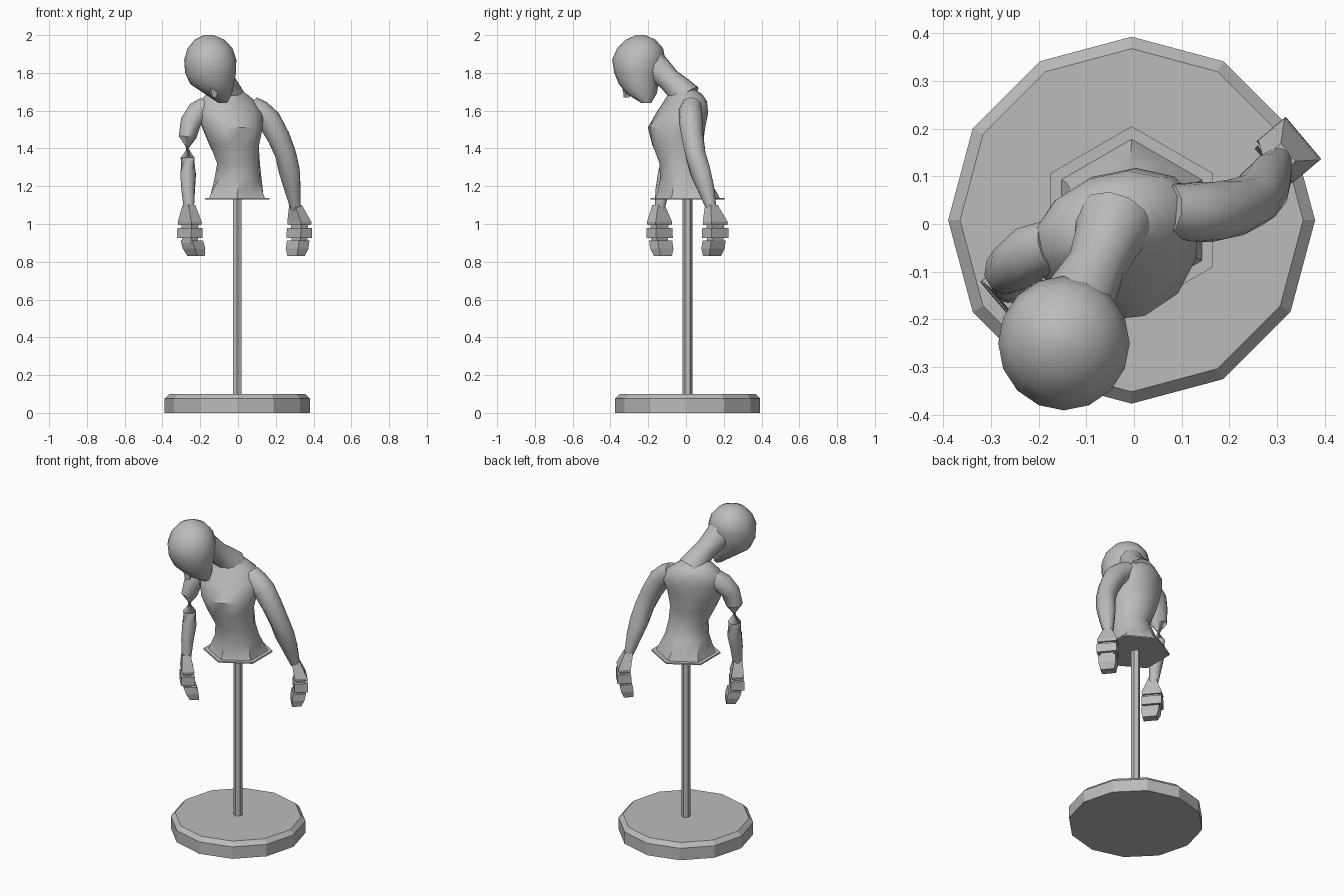
import bpy, bmesh, math
from mathutils import Vector, Quaternion

old = bpy.data.objects.get("Cube")
if old:
    bpy.data.objects.remove(old, do_unlink=True)

grey = bpy.data.materials.new("plain_grey")
grey.use_nodes = True
COLOUR = (0.5, 0.5, 0.5, 1)
grey.diffuse_color = COLOUR
grey.node_tree.nodes["Principled BSDF"].inputs["Base Color"].default_value = COLOUR

AXIS = (-0.005, 0.008)  # centre line of the stand


def ring(centre, rx, ry, turn=0, sides=12, tilt=Quaternion(), start=0):
    """Elliptical cross-section, turned about its normal and then tilted."""
    spin = Quaternion((0, 0, 1), math.radians(turn))
    pts = []
    for i in range(sides):
        a = math.radians(start) + math.tau * i / sides
        p = Vector((rx * math.cos(a), ry * math.sin(a), 0))
        pts.append(Vector(centre) + tilt @ (spin @ p))
    return pts


def hex_ring(z, radius):
    """Hexagon with its edge midpoints, so it joins twelve-sided rings."""
    corners = ring((*AXIS, z), radius, radius, 0, 6, start=-30)
    pts = []
    for i, p in enumerate(corners):
        pts += [p, (p + corners[(i + 1) % 6]) / 2]
    return pts[1:] + pts[:1]


def loft(name, rings, smooth=None):
    bm = bmesh.new()
    rows = [[bm.verts.new(p) for p in r] for r in rings]
    n = len(rows[0])
    for low, high in zip(rows, rows[1:]):
        for i in range(n):
            j = (i + 1) % n
            bm.faces.new((low[i], low[j], high[j], high[i]))
    bm.faces.new(rows[0][::-1])
    bm.faces.new(rows[-1])
    bmesh.ops.recalc_face_normals(bm, faces=bm.faces)
    mesh = bpy.data.meshes.new(name)
    bm.to_mesh(mesh)
    bm.free()
    mesh.materials.append(grey)
    obj = bpy.data.objects.new(name, mesh)
    bpy.context.collection.objects.link(obj)
    if smooth:
        bpy.ops.object.select_all(action='DESELECT')
        obj.select_set(True)
        bpy.context.view_layer.objects.active = obj
        bpy.ops.object.shade_smooth_by_angle(angle=math.radians(smooth))
    return obj


def tube(name, path, sides=10):
    """Round limb through (x, y, z, radius) points."""
    pts = [Vector(p[:3]) for p in path]
    rings = []
    for i, p in enumerate(pts):
        way = pts[min(i + 1, len(pts) - 1)] - pts[max(i - 1, 0)]
        tilt = Vector((0, 0, 1)).rotation_difference(way.normalized())
        rings.append(ring(p, path[i][3], path[i][3], 0, sides, tilt))
    return loft(name, rings, 50)


def box_part(name, sections, turn):
    """Four-sided block through (x, y, z, half_length, half_width) sections."""
    k = math.sqrt(2)
    loft(name, [ring(s[:3], s[3] * k, s[4] * k, turn, 4, start=45) for s in sections])


# Stand
def prism(name, sections, sides):
    loft(name, [ring((*AXIS, z), r, r, 0, sides, start=90) for z, r in sections])


prism("base", [(0, 0.385), (0.075, 0.385), (0.1, 0.36)], 12)
prism("pole", [(0.1, 0.026), (1.13, 0.026)], 6)
prism("support_plate", [(1.13, 0.197), (1.138, 0.197)], 6)

# Torso: hexagonal hem rising to waist, chest and turned shoulders
TORSO = [  # z, centre x, centre y, half width, half depth, turn
    (1.24, 0, -0.01, 0.125, 0.128, 5),
    (1.32, 0.003, -0.03, 0.115, 0.112, 10),
    (1.42, -0.02, -0.045, 0.135, 0.138, 17),
    (1.51, -0.03, -0.05, 0.165, 0.152, 20),
    (1.59, -0.04, -0.02, 0.185, 0.128, 22),
    (1.65, -0.055, -0.003, 0.16, 0.105, 22),
    (1.69, -0.06, -0.005, 0.11, 0.085, 22),
    (1.72, -0.06, -0.02, 0.06, 0.05, 22),
]
loft("torso", [hex_ring(1.138, 0.17), hex_ring(1.16, 0.16)]
     + [ring((x, y, z), w, d, t) for z, x, y, w, d, t in TORSO], 40)

# Neck
tube("neck", [(-0.045, 0.0, 1.67, 0.085), (-0.06, -0.04, 1.72, 0.07),
              (-0.08, -0.09, 1.765, 0.062), (-0.11, -0.15, 1.82, 0.075),
              (-0.13, -0.2, 1.86, 0.085)], 12)

# Head: bowed skull tapering to the chin
HEAD = [  # z, centre x, centre y, half x, half y
    (2.0, -0.155, -0.24, 0.025, 0.025),
    (1.975, -0.15, -0.24, 0.08, 0.08),
    (1.93, -0.148, -0.243, 0.119, 0.122),
    (1.87, -0.147, -0.25, 0.138, 0.141),
    (1.8, -0.145, -0.255, 0.135, 0.125),
    (1.74, -0.138, -0.25, 0.115, 0.105),
    (1.69, -0.105, -0.235, 0.073, 0.08),
    (1.64, -0.08, -0.21, 0.022, 0.025),
]
loft("head", [ring((x, y, z), a, b, 0, 16) for z, x, y, a, b in HEAD], 45)
loft("nose", [ring((-0.14, -0.325, 1.75), 0.015, 0.02, -25, 4),
              ring((-0.13, -0.31, 1.69), 0.024, 0.024, -25, 4),
              ring((-0.125, -0.315, 1.67), 0.012, 0.016, -25, 4)])

# Arms
tube("left_arm", [(0.07, 0.03, 1.625, 0.055), (0.115, 0.025, 1.595, 0.063),
                  (0.165, 0.025, 1.55, 0.064), (0.215, 0.035, 1.46, 0.06),
                  (0.252, 0.05, 1.37, 0.056), (0.272, 0.075, 1.28, 0.056),
                  (0.288, 0.105, 1.19, 0.045), (0.305, 0.135, 1.08, 0.027)])
tube("right_arm", [(-0.17, -0.045, 1.62, 0.055), (-0.215, -0.06, 1.59, 0.06),
                   (-0.25, -0.085, 1.54, 0.055), (-0.267, -0.1, 1.46, 0.048),
                   (-0.267, -0.1, 1.35, 0.038), (-0.264, -0.105, 1.27, 0.043),
                   (-0.264, -0.125, 1.18, 0.037), (-0.26, -0.14, 1.08, 0.027)])

# Hands: flared cuff, wrist link, palm and curled fingers
for side, x, y, curl in (("left", 0.325, 0.155, (-0.012, -0.012)),
                         ("right", -0.255, -0.14, (0.022, 0.012))):
    shift = 0.02 if side == "left" else 0.005
    cx, cy = curl
    box_part(side + "_cuff", [(x - shift, y - shift, 1.1, 0.024, 0.024),
                              (x, y, 1.01, 0.057, 0.036),
                              (x, y, 0.995, 0.055, 0.034)], -50)
    box_part(side + "_wrist_link", [(x, y, 1.0, 0.042, 0.024),
                                    (x, y, 0.9, 0.036, 0.024)], -50)
    box_part(side + "_palm", [(x, y, 0.98, 0.058, 0.038),
                              (x, y, 0.925, 0.058, 0.04)], -50)
    box_part(side + "_fingers", [(x + cx / 2, y + cy / 2, 0.912, 0.05, 0.036),
                                 (x + cx, y + cy, 0.87, 0.05, 0.036),
                                 (x + cx * 1.5, y + cy * 1.5, 0.83, 0.04, 0.026)], -50)
